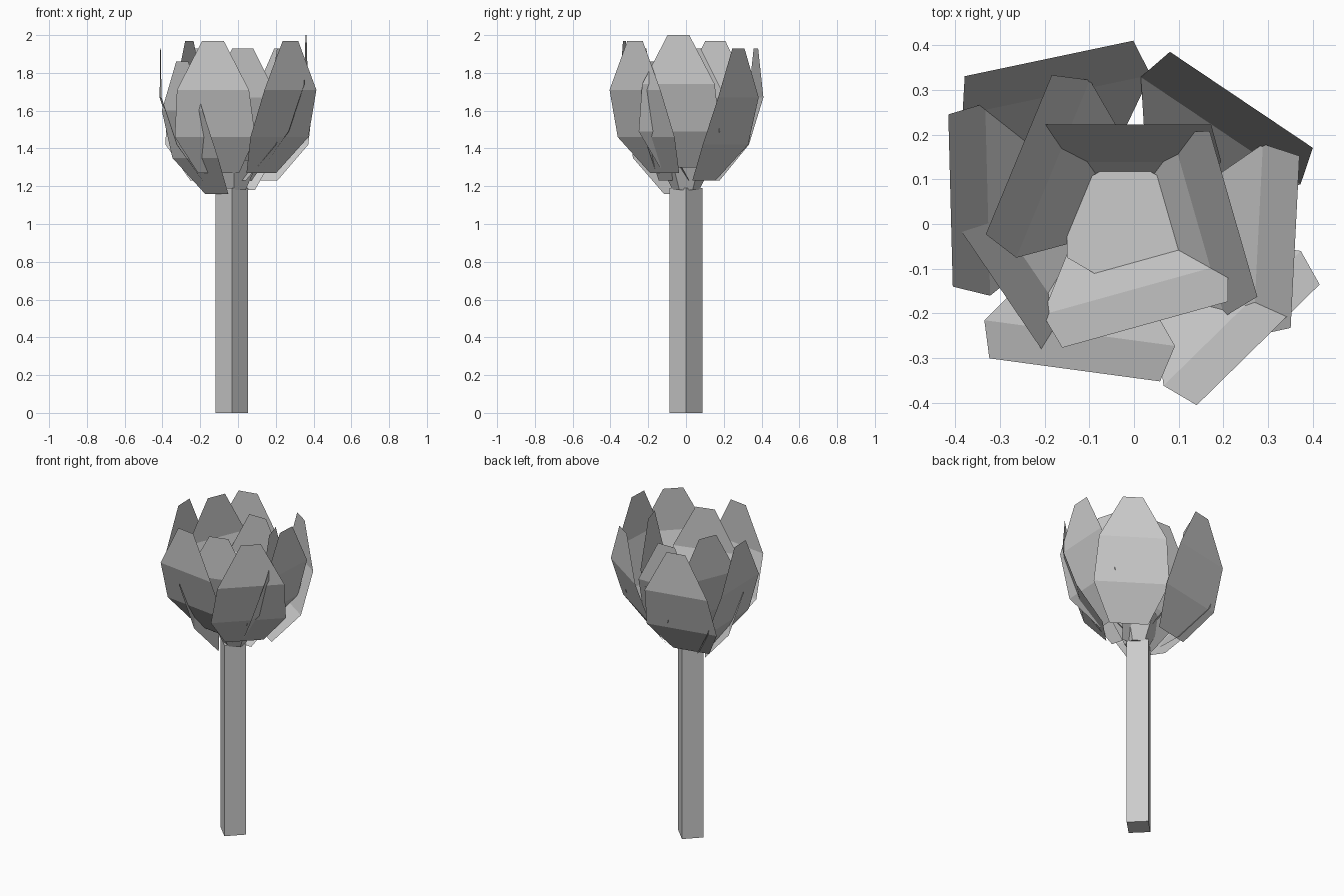
import bpy, bmesh, math
from mathutils import Matrix, Vector

cube = bpy.data.objects.get("Cube")
if cube:
    bpy.data.objects.remove(cube, do_unlink=True)

grey = bpy.data.materials.new("plain grey")
grey.use_nodes = True
COLOUR = (0.6, 0.6, 0.6, 1)
grey.diffuse_color = COLOUR
grey.node_tree.nodes["Principled BSDF"].inputs["Base Color"].default_value = COLOUR


def finish(name, bm):
    mesh = bpy.data.meshes.new(name)
    bm.to_mesh(mesh)
    bm.free()
    mesh.materials.append(grey)
    obj = bpy.data.objects.new(name, mesh)
    bpy.context.collection.objects.link(obj)
    return obj


def tapered_post(name, sides, r_low, r_high, z_low, z_high, x):
    bm = bmesh.new()
    place = Matrix.Translation((x, 0, (z_low + z_high) / 2))
    bmesh.ops.create_cone(bm, cap_ends=True, segments=sides, radius1=r_low,
                          radius2=r_high, depth=z_high - z_low, matrix=place)
    return finish(name, bm)


# Petal cross rows: (inward offset from the widest part, width, height)
ROWS = [(0.22, 0.22, 0), (0.083, 0.43, 0.19), (0, 0.385, 0.44), (0, 0.115, 0.70)]


def petal(name, start, end, tip):
    """Flat-sided petal whose belly runs from start to end, counter-clockwise."""
    start, end = Vector(start), Vector(end)
    along = (end - start).normalized()
    outward = Vector((along.y, -along.x))
    centre = (start + end) / 2
    bm = bmesh.new()
    last = None
    for inset, width, height in ROWS:
        mid = centre - outward * inset
        z = tip - ROWS[-1][2] + height
        pair = [bm.verts.new((*(mid + along * width * s), z)) for s in (-0.5, 0.5)]
        if last:
            bm.faces.new((last[0], last[1], pair[1], pair[0]))
        last = pair
    return finish(name, bm)


# Square stem set cornerwise, and the flower base inside the petals
tapered_post("stem", 4, 0.087, 0.087, 0, 1.19, -0.033)
tapered_post("flower_base", 6, 0.07, 0.15, 1.18, 1.34, -0.02)

# Outer ring
petal("outer_petal_back", (0, 0.41), (-0.38, 0.33), 1.93)
petal("outer_petal_back_left", (0.40, 0.17), (0.08, 0.385), 1.93)
petal("outer_petal_left", (0.35, -0.235), (0.37, 0.155), 2.0)
petal("outer_petal_front_left", (0.14, -0.405), (0.415, -0.135), 1.97)
petal("outer_petal_front_right", (-0.325, -0.30), (0.06, -0.352), 1.97)
petal("outer_petal_right", (-0.415, 0.245), (-0.405, -0.14), 1.93)

# Inner ring
petal("inner_petal_front", (-0.155, -0.275), (0.205, -0.175), 1.93)
petal("inner_petal_front_right", (-0.38, -0.025), (-0.21, -0.275), 1.86)
petal("inner_petal_right", (-0.185, 0.33), (-0.33, -0.02), 1.97)
petal("inner_petal_back", (0.16, 0.222), (-0.2, 0.222), 1.88)
petal("inner_petal_left", (0.275, -0.16), (0.17, 0.205), 1.93)
